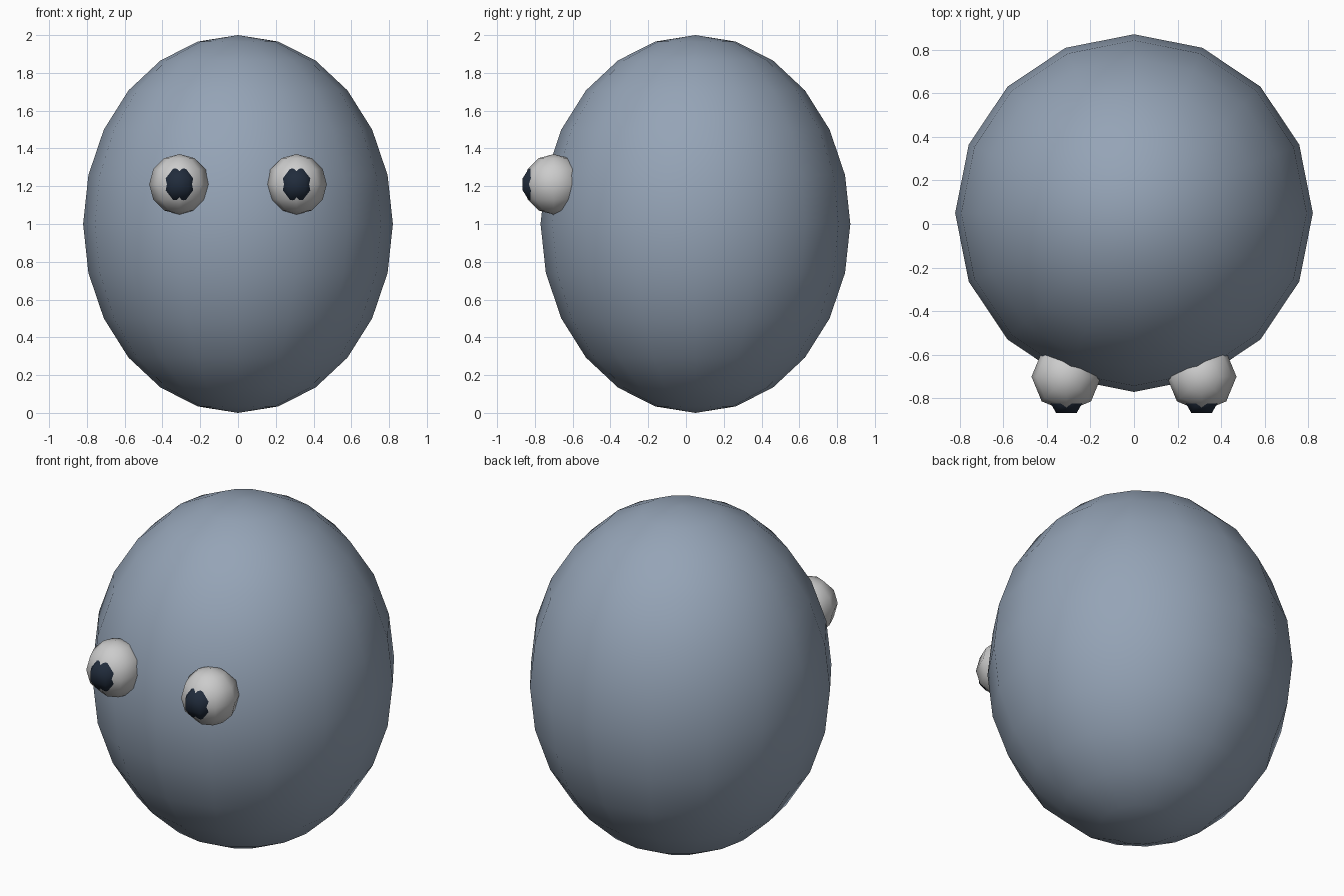
import bpy
from math import pi

if "Cube" in bpy.data.objects:
    bpy.data.objects.remove(bpy.data.objects["Cube"])


def material(name, rgb):
    mat = bpy.data.materials.new(name)
    mat.diffuse_color = (*rgb, 1)
    mat.use_nodes = True
    mat.node_tree.nodes["Principled BSDF"].inputs["Base Color"].default_value = mat.diffuse_color
    return mat


def ball(name, loc, radii, segments, rings, mat=None, turn=0):
    """Smooth low-poly sphere stretched to the given radii."""
    bpy.ops.mesh.primitive_uv_sphere_add(
        segments=segments, ring_count=rings, radius=1,
        location=loc, rotation=(0, 0, turn))
    ob = bpy.context.object
    ob.name = name
    ob.scale = radii
    bpy.ops.object.transform_apply(location=False, rotation=True, scale=True)
    bpy.ops.object.shade_smooth()
    if mat:
        ob.data.materials.append(mat)
    return ob


blue_grey = material("blue_grey", (0.30, 0.37, 0.47))
dark = material("dark_navy", (0.015, 0.025, 0.045))

# Egg-shaped body
ball("body", (0, 0.05, 1.0), (0.82, 0.82, 1.0), 16, 12, blue_grey)

# Eyes half sunk in the front, each with a pupil just breaking the surface
for side, x in (("left", -0.31), ("right", 0.31)):
    ball(side + "_eye", (x, -0.70, 1.21), (0.16, 0.16, 0.16), 8, 6)
    ball(side + "_pupil", (x, -0.783, 1.21), (0.10, 0.10, 0.10), 6, 5, dark, pi / 2)
